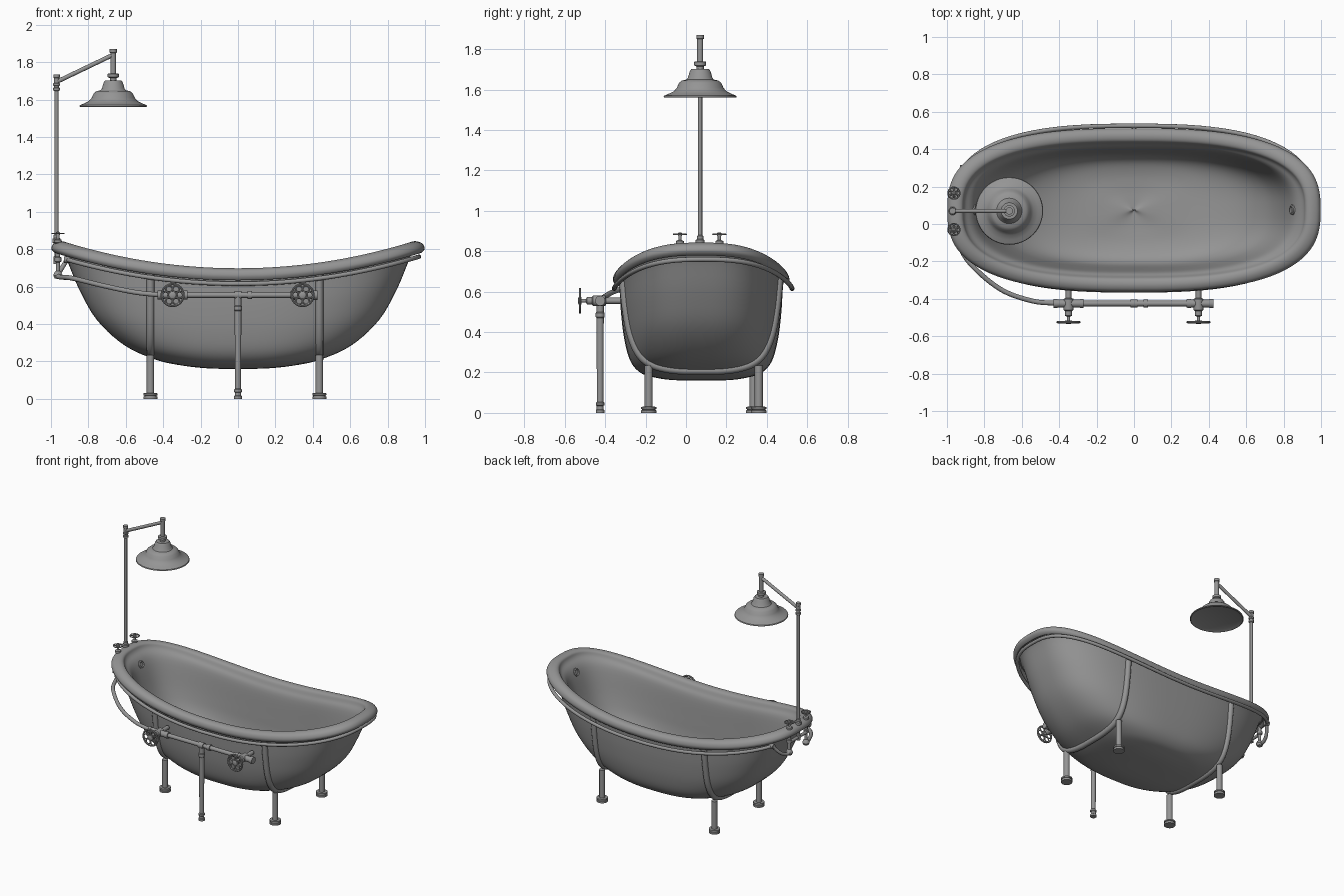
import bpy, bmesh, math
from mathutils import Vector, Matrix

if "Cube" in bpy.data.objects:
    bpy.data.objects.remove(bpy.data.objects["Cube"])

CY = 0.075   # tub centre in y
N = 2.7      # superellipse exponent of the plan outline


def finish(name, bm):
    bmesh.ops.remove_doubles(bm, verts=bm.verts, dist=0.0002)
    bmesh.ops.recalc_face_normals(bm, faces=bm.faces)
    me = bpy.data.meshes.new(name)
    bm.to_mesh(me)
    bm.free()
    ob = bpy.data.objects.new(name, me)
    bpy.context.collection.objects.link(ob)
    return ob


def loft(bm, rings):
    vs = [[bm.verts.new(p) for p in r] for r in rings]
    n = len(vs[0])
    for a, b in zip(vs, vs[1:]):
        for i in range(n):
            j = (i + 1) % n
            bm.faces.new((a[i], a[j], b[j], b[i]))


def lathe(name, profile, loc, axis=(0, 0, 1), seg=32):
    """Revolve (radius, height) points around an axis."""
    m = Matrix.Translation(loc) @ Vector((0, 0, 1)).rotation_difference(Vector(axis)).to_matrix().to_4x4()
    bm = bmesh.new()
    loft(bm, [[m @ Vector((r * math.cos(k * math.tau / seg), r * math.sin(k * math.tau / seg), z))
               for k in range(seg)] for r, z in profile])
    return finish(name, bm)


def rod(name, p, q, r):
    p, q = Vector(p), Vector(q)
    L = (q - p).length
    return lathe(name, [(0, 0), (r, 0), (r, L), (0, L)], p, (q - p).normalized(), 20)


def spline(pts, steps=6):
    """Smooth curve through points of any dimension."""
    p = [Vector(x) for x in pts]
    p = [2 * p[0] - p[1]] + p + [2 * p[-1] - p[-2]]
    out = []
    for i in range(1, len(p) - 2):
        a, b, c, d = p[i - 1:i + 3]
        for k in range(steps):
            t = k / steps
            out.append(0.5 * (2 * b + (c - a) * t + (2 * a - 5 * b + 4 * c - d) * t * t
                              + (3 * b - a - 3 * c + d) * t ** 3))
    return out + [p[-2]]


def tube(name, pts, r):
    cu = bpy.data.curves.new(name, 'CURVE')
    cu.dimensions = '3D'
    cu.bevel_depth, cu.bevel_resolution, cu.use_fill_caps = r, 4, True
    sp = cu.splines.new('POLY')
    sp.points.add(len(pts) - 1)
    for s, p in zip(sp.points, pts):
        s.co = (*p, 1)
    tmp = bpy.data.objects.new(name + "_path", cu)
    bpy.context.collection.objects.link(tmp)
    me = bpy.data.meshes.new_from_object(tmp.evaluated_get(bpy.context.evaluated_depsgraph_get()))
    bpy.data.objects.remove(tmp)
    ob = bpy.data.objects.new(name, me)
    bpy.context.collection.objects.link(ob)
    return ob


def sup(t):
    c, s = math.cos(t), math.sin(t)
    return (math.copysign(abs(c) ** (2 / N), c), math.copysign(abs(s) ** (2 / N), s))


def hull_z(f, u, dz=0):
    return 0.16 + f * (0.48 + 0.145 * u * u) + dz


# Tub: levels of (height fraction, half length, half width, lift)
outer = [(0, 0, 0, 0), (.005, .16, .14, 0), (.032, .31, .23, 0), (.08, .44, .3, 0), (.2, .605, .35, 0),
         (.42, .755, .38, 0), (.7, .855, .397, 0), (1, .935, .407, 0)]
rim = [(1, .975, .424, -.006), (1, .998, .437, .018), (1, .985, .428, .046), (1, .95, .4, .058),
       (1, .92, .37, .05), (1, .904, .353, .02)]
inner = [(.93, .85, .33, 0), (.6, .775, .314, 0), (.4, .705, .305, 0), (.25, .6, .29, 0), (.15, .47, .255, 0),
         (.095, .33, .19, 0), (.075, .18, .11, 0), (.072, .08, .05, 0), (.072, 0, 0, 0)]
SEG = 96
bm = bmesh.new()
loft(bm, [[(a * u, CY + b * v, hull_z(f, u, dz)) for u, v in (sup(k * math.tau / SEG) for k in range(SEG))]
          for f, a, b, dz in spline(outer + rim + inner, 5)])
finish("bathtub", bm)

# Overflow fittings on the two sloping inner ends
for s, side in ((1, "right"), (-1, "left")):
    lathe(side + "_overflow", [(0, -.015), (.028, -.015), (.028, .006), (.02, .01), (.014, .004), (0, .004)],
          (s * .848, CY, .735), (-s * .94, 0, .35))

# Cradle straps hugging the hull, with legs and round feet
dense = spline(outer, 14)
for x, side in ((-.468, "left"), (.435, "right")):
    half = []
    for f, a, b, dz in dense:
        if a > abs(x):
            u = abs(x) / a
            half.append((b * (1 - u ** N) ** (1 / N), hull_z(f, u)))
    pts = [(x, CY - y, z) for y, z in reversed(half)] + [(x, CY + y, z) for y, z in half]
    tube(side + "_strap", pts, .021)
    for y, end in ((-.185, "front"), (.335 if x < 0 else .36, "back")):
        lathe(f"{side}_{end}_leg", [(0, 0), (.038, 0), (.038, .012), (.033, .014), (.033, .018), (.038, .02),
                                    (.038, .03), (.02, .031), (.02, .235), (0, .235)], (x, y, 0))

# Rail running under the rim, open at the shower end
rail = []
for k in range(81):
    u, v = sup(math.radians(-158 + 316 * k / 80))
    rail.append((.967 * u, .085 + .44 * v, .615 + .145 * u * u))
tube("rim_rail", rail, .012)
for p, side in ((rail[0], "front"), (rail[-1], "back")):
    lathe(side + "_rail_end", [(0, -.015), (.017, -.015), (.017, .015), (0, .015)], p, (1, 0, 0))


def wheel(name, loc, R, axis):
    """Hand wheel: outer ring, six small rings and a hub."""
    rot = Vector((0, 0, 1)).rotation_difference(Vector(axis))
    parts = []

    def ring(off, major, minor):
        bpy.ops.mesh.primitive_torus_add(location=Vector(loc) + rot @ Vector(off), rotation=rot.to_euler(),
                                         major_radius=major, minor_radius=minor,
                                         major_segments=24, minor_segments=8)
        parts.append(bpy.context.object)
    ring((0, 0, 0), R * .92, R * .09)
    for k in range(6):
        a = k * math.tau / 6
        ring((R * .58 * math.cos(a), R * .58 * math.sin(a), 0), R * .27, R * .07)
    parts.append(lathe(name + "_hub", [(0, -.008), (R * .3, -.008), (R * .3, .006), (R * .15, .01), (0, .01)], loc, axis))
    bpy.ops.object.select_all(action='DESELECT')
    for o in parts:
        o.select_set(True)
    bpy.context.view_layer.objects.active = parts[0]
    bpy.ops.object.join()
    bpy.context.object.name = name


# Front mixer pipe with two hand-wheel valves and a floor pipe
PY, PZ = -.425, .555
rod("mixer_pipe", (-.42, PY, PZ), (.42, PY, PZ), .015)
for x0, x1, r in ((-.425, -.275, .021), (-.29, -.27, .024), (.05, .075, .022), (.28, .42, .021), (.285, .305, .025),
                  (.405, .425, .025), (-.43, -.41, .024), (-.02, .02, .021)):
    rod("mixer_sleeve", (x0, PY, PZ), (x1, PY, PZ), r)
for x, side in ((-.35, "left"), (.345, "right")):
    lathe(side + "_valve_stem", [(0, 0), (.015, 0), (.015, .07), (.026, .075), (.026, .135), (.019, .14), (.019, .165),
                                 (.009, .17), (.009, .205), (0, .205)], (x, -.325, PZ), (0, -1, 0))
    wheel(side + "_hand_wheel", (x, -.525, PZ), .064, (0, -1, 0))
lathe("floor_pipe", [(0, 0), (.021, 0), (.021, .015), (.017, .018), (.017, .035), (.021, .038), (.021, .05), (.016, .055),
                     (.018, .47), (.022, .475), (.022, .495), (.018, .5), (.018, PZ), (0, PZ)], (0, PY, 0))

# Supply pipes joining the shower fittings to the mixer and the rail
tube("front_supply_pipe", spline([(-.97, -.03, .67), (-.955, -.06, .652), (-.885, -.2, .645), (-.72, -.345, .605),
                                  (-.55, -.41, .57), (-.41, PY, PZ)], 8), .013)
tube("back_supply_pipe", spline([(-.97, .17, .67), (-.965, .2, .66), (-.95, .25, .685), tuple(rail[-1])], 8), .012)
rod("fitting_bridge", (-.97, -.03, .74), (-.97, .17, .74), .011)

# Shower-end valves standing through the rim
for y, side in ((-.03, "front"), (.165, "back")):
    lathe(side + "_tap", [(0, .64), (.018, .645), (.025, .66), (.018, .678), (.011, .685), (.011, .73), (.018, .735),
                          (.018, .755), (.012, .76), (.012, .83), (.02, .835), (.02, .85), (.008, .856),
                          (.008, .886), (0, .886)], (-.963, y, 0))
    wheel(side + "_tap_wheel", (-.963, y, .884), .035, (0, 0, 1))

# Shower column, sloping arm and drop pipe
lathe("shower_column", [(0, .72), (.016, .72), (.016, .76), (.011, .765), (.011, .83), (.022, .835), (.022, .855),
                        (.016, .86), (.016, .875), (.0105, .88), (.0105, 1.645), (.018, 1.65), (.018, 1.662),
                        (.013, 1.665), (.013, 1.672), (.018, 1.675), (.018, 1.685), (.014, 1.69), (.014, 1.715),
                        (.017, 1.718), (.017, 1.735), (0, 1.735)], (-.97, .07, 0))
rod("shower_arm", (-.97, .07, 1.695), (-.667, .07, 1.84), .0115)
lathe("drop_pipe", [(0, 1.69), (.018, 1.69), (.018, 1.715), (.03, 1.72), (.03, 1.738), (.015, 1.74), (.015, 1.85),
                    (.019, 1.852), (.019, 1.87), (0, 1.87)], (-.667, .07, 0))

# Bell-shaped shower head with a closed spray plate
lathe("shower_head", [(0, 1.702), (.044, 1.702), (.052, 1.69), (.06, 1.66), (.068, 1.65), (.09, 1.645), (.105, 1.633),
                      (.115, 1.61), (.13, 1.592), (.155, 1.58), (.178, 1.57), (.181, 1.563), (.175, 1.56),
                      (.15, 1.57), (0, 1.572)], (-.667, .07, 0), seg=48)

# Dark grey metal on every part, smooth shading with sharp edges kept
metal = bpy.data.materials.new("dark_metal")
metal.diffuse_color = (.3, .3, .3, 1)
metal.use_nodes = True
metal.node_tree.nodes["Principled BSDF"].inputs["Base Color"].default_value = metal.diffuse_color
for ob in bpy.context.collection.objects:
    ob.data.materials.clear()
    ob.data.materials.append(metal)
bpy.ops.object.select_all(action='SELECT')
bpy.context.view_layer.objects.active = bpy.data.objects["bathtub"]
bpy.ops.object.shade_smooth_by_angle(angle=math.radians(35))
